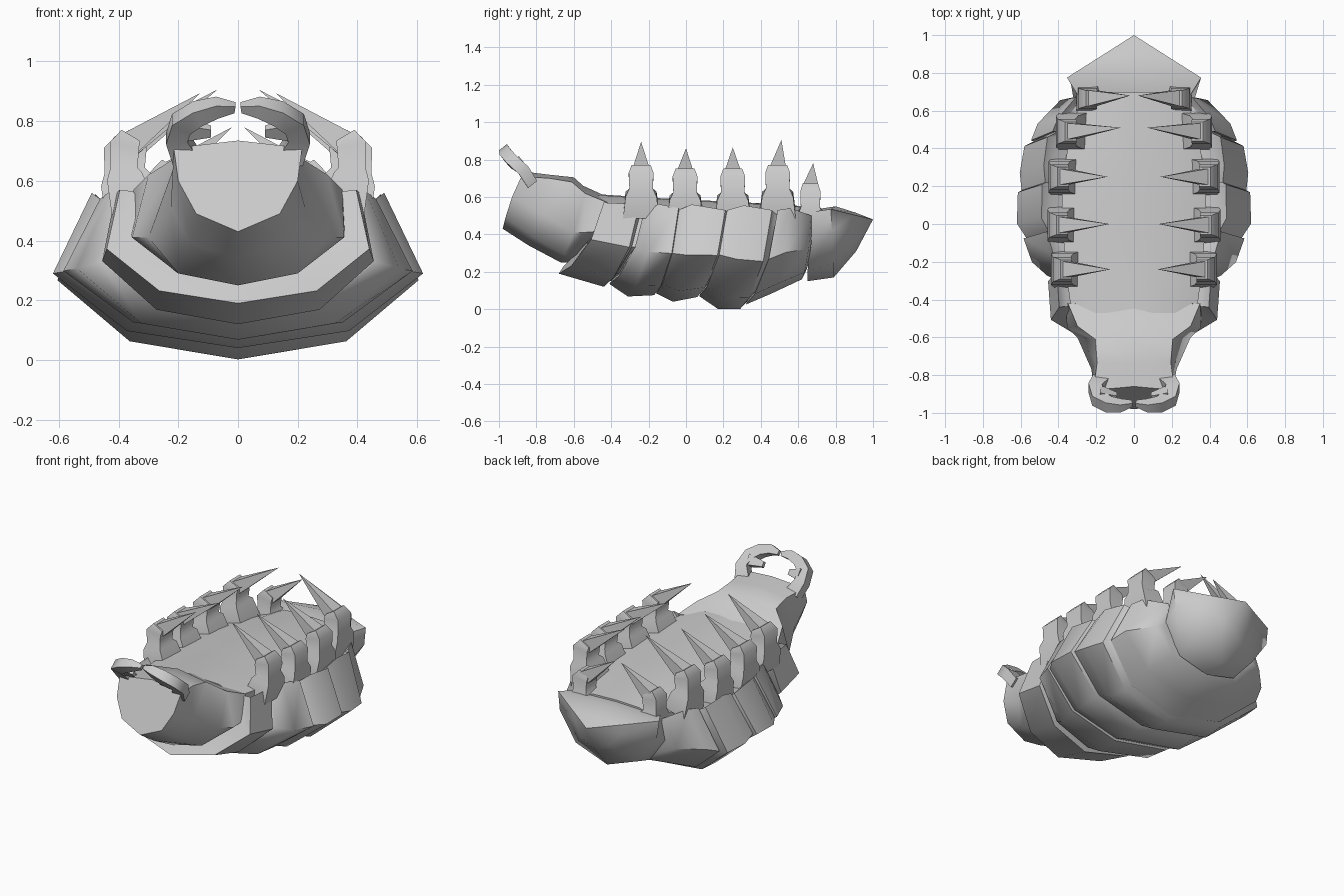
import bpy, bmesh, math
from mathutils import Vector


def make(name, rings):
    """Loft equal-length rings into a capped solid."""
    n = len(rings[0])
    verts = [v for r in rings for v in r]
    faces = [[i * n + j, i * n + (j + 1) % n, (i + 1) * n + (j + 1) % n, (i + 1) * n + j]
             for i in range(len(rings) - 1) for j in range(n)]
    faces.append(list(range(n))[::-1])
    faces.append([(len(rings) - 1) * n + j for j in range(n)])
    me = bpy.data.meshes.new(name)
    me.from_pydata([tuple(v) for v in verts], [], faces)
    ob = bpy.data.objects.new(name, me)
    bpy.context.collection.objects.link(ob)
    bm = bmesh.new()
    bm.from_mesh(me)
    bmesh.ops.remove_doubles(bm, verts=bm.verts, dist=1e-5)
    bmesh.ops.recalc_face_normals(bm, faces=bm.faces)
    bm.to_mesh(me)
    bm.free()
    me.polygons.foreach_set("use_smooth", [True] * len(me.polygons))
    me.set_sharp_from_angle(angle=math.radians(50))
    return ob


def mirror_ring(half):
    """Half section (bottom centre .. top centre) to a full ring."""
    return half + [(-x, y, z) for x, y, z in half[-2:0:-1]]


def shell_ring(yb, zb, w, t, zt=0.555, top=0.79):
    """Tilted shell section: keel, flank, widest point, rim, inner gutter."""
    h = zt - zb
    return mirror_ring([(0, yb, zb), (0.6 * w, yb + 0.28 * t, zb + 0.11 * h),
                        (w, yb + 0.72 * t, zb + 0.48 * h),
                        (top * w, yb + t, zt), ((top - 0.09) * w, yb + t, zt - 0.05),
                        (0, yb + t, zt - 0.08)])


def tube(name, path, axis, side, sides=4):
    """Tapered limb: path of (point, radius along axis, radius across)."""
    pts = [Vector(p[0]) for p in path]
    u = Vector(axis).normalized()
    rings = []
    for i, (_, ru, rn) in enumerate(path):
        t = (pts[min(i + 1, len(pts) - 1)] - pts[max(i - 1, 0)]).normalized()
        n = t.cross(u).normalized()
        ring = []
        for k in range(sides):
            a = math.tau * (k + 0.5) / sides
            v = pts[i] + math.sqrt(2) * (u * (ru * math.cos(a)) + n * (rn * math.sin(a)))
            ring.append((v.x * side, v.y, v.z))
        rings.append(ring)
    return make(name, rings)


# overlapping shell segments; each tucks its rear lip into the next
segments = [
    [(-0.655, 0.23, 0.39, 0.22, 0.565, 0.9), (-0.68, 0.19, 0.44, 0.24, 0.57, 0.9),
     (-0.44, 0.12, 0.455, 0.19, 0.56, 0.9), (-0.42, 0.15, 0.41, 0.18, 0.53, 0.9),
     (-0.34, 0.15, 0.42, 0.16, 0.53, 0.85)],
    [(-0.41, 0.135, 0.46, 0.19, 0.54, 0.84), (-0.31, 0.068, 0.54, 0.15, 0.565),
     (-0.17, 0.075, 0.585, 0.13, 0.54), (-0.15, 0.11, 0.54, 0.12, 0.52), (-0.08, 0.11, 0.55, 0.12, 0.52)],
    [(-0.16, 0.085, 0.57, 0.12, 0.53), (-0.07, 0.04, 0.62, 0.10, 0.56),
     (0.06, 0.065, 0.615, 0.15, 0.53), (0.08, 0.10, 0.57, 0.15, 0.51), (0.15, 0.10, 0.56, 0.15, 0.51)],
    [(0.07, 0.07, 0.595, 0.15, 0.53), (0.17, 0.002, 0.605, 0.14),
     (0.29, 0.002, 0.58, 0.17, 0.53), (0.33, 0.045, 0.53, 0.15, 0.51), (0.39, 0.06, 0.50, 0.13, 0.51)],
    [(0.32, 0.025, 0.545, 0.17, 0.53), (0.46, 0.085, 0.51, 0.10, 0.54),
     (0.62, 0.16, 0.39, 0.05, 0.50), (0.64, 0.20, 0.33, 0.04, 0.49)],
]
for i, seg in enumerate(segments):
    make(f"shell_segment_{i + 1}", [shell_ring(*r) for r in seg])

# neck and blunt face
make("neck", [mirror_ring(h) for h in [
    [(0, -0.98, 0.43), (0.14, -0.965, 0.49), (0.2, -0.93, 0.6), (0.215, -0.88, 0.71), (0, -0.86, 0.735)],
    [(0, -0.84, 0.34), (0.16, -0.82, 0.39), (0.225, -0.77, 0.51), (0.195, -0.73, 0.70), (0, -0.74, 0.72)],
    [(0, -0.67, 0.25), (0.2, -0.65, 0.29), (0.30, -0.60, 0.41), (0.205, -0.61, 0.68), (0, -0.6, 0.705)],
    [(0, -0.62, 0.25), (0.2, -0.6, 0.29), (0.355, -0.55, 0.41), (0.30, -0.54, 0.62), (0, -0.55, 0.66)],
    [(0, -0.45, 0.25), (0.2, -0.44, 0.29), (0.36, -0.42, 0.42), (0.35, -0.42, 0.57), (0, -0.44, 0.61)],
]])

# pointed tail
make("tail", [mirror_ring(h) for h in [
    [(0, 0.65, 0.15), (0.2, 0.65, 0.2), (0.32, 0.66, 0.36), (0.29, 0.67, 0.52), (0, 0.67, 0.53)],
    [(0, 0.79, 0.17), (0.22, 0.79, 0.25), (0.34, 0.78, 0.42), (0.355, 0.775, 0.535), (0, 0.8, 0.55)],
    [(0, 0.91, 0.31), (0.10, 0.91, 0.36), (0.16, 0.89, 0.44), (0.165, 0.895, 0.505), (0, 0.91, 0.515)],
    [(0, 1.0, 0.48)] * 5,
]])

# soft belly between the legs
belly = [(-0.47, 0.32, 0.60), (-0.40, 0.34, 0.595), (-0.25, 0.36, 0.585), (0, 0.38, 0.57),
         (0.25, 0.38, 0.56), (0.5, 0.33, 0.545), (0.7, 0.27, 0.53)]
make("belly", [mirror_ring([(0, y, z - 0.12), (w, y, z - 0.12), (w, y, z - 0.03),
                            (0.6 * w, y, z + 0.01), (0, y, z + 0.015)])
               for y, w, z in belly])

# leg pairs: y, x of joint, joint height, tip x, tip y, tip z
legs = [(-0.24, 0.37, 0.745, 0.125, -0.24, 0.895), (-0.005, 0.39, 0.725, 0.13, 0.0, 0.86),
        (0.25, 0.385, 0.725, 0.14, 0.25, 0.865), (0.49, 0.345, 0.745, 0.07, 0.51, 0.905),
        (0.665, 0.235, 0.645, 0.02, 0.68, 0.78)]
# pincer path lies in a plane leaning forward
lean = (0, 0.155, 0.12)
jaw = [((0.175, -0.83, 0.68), 0.03, 0.045), ((0.205, -0.87, 0.745), 0.032, 0.036),
       ((0.19, -0.925, 0.79), 0.032, 0.036), ((0.135, -0.955, 0.825), 0.032, 0.032),
       ((0.07, -0.962, 0.845), 0.026, 0.027), ((0.01, -0.95, 0.845), 0.012, 0.014)]
for side, tag in ((1, "right"), (-1, "left")):
    for i, (y, x, z, tx, ty, tz) in enumerate(legs):
        b = 0.92 if i < 4 else 0.75
        # socket, shaft and bent knee
        tube(f"leg_{tag}_{i + 1}", [
            ((x - 0.02, y, z - 0.24), 0.105 * b, 0.075), ((x + 0.01, y, z - 0.13), 0.09 * b, 0.06),
            ((x + 0.012, y, z - 0.10), 0.068 * b, 0.045),
            ((x + 0.01, y, z - 0.025), 0.072 * b, 0.05), ((x - 0.01, y, z + 0.008), 0.055 * b, 0.035)],
            (0, 1, 0), side)
        tube(f"claw_{tag}_{i + 1}", [((x, y, z - 0.025), 0.045, 0.042),
                                     ((tx, ty, tz), 0, 0)], (0, 1, 0), side)
    tube(f"pincer_{tag}", jaw, lean, side)
    tube(f"pincer_tooth_{tag}", [((0.18, -0.895, 0.775), 0.028, 0.034),
                                 ((0.09, -0.91, 0.765), 0.012, 0.016)], lean, side)
